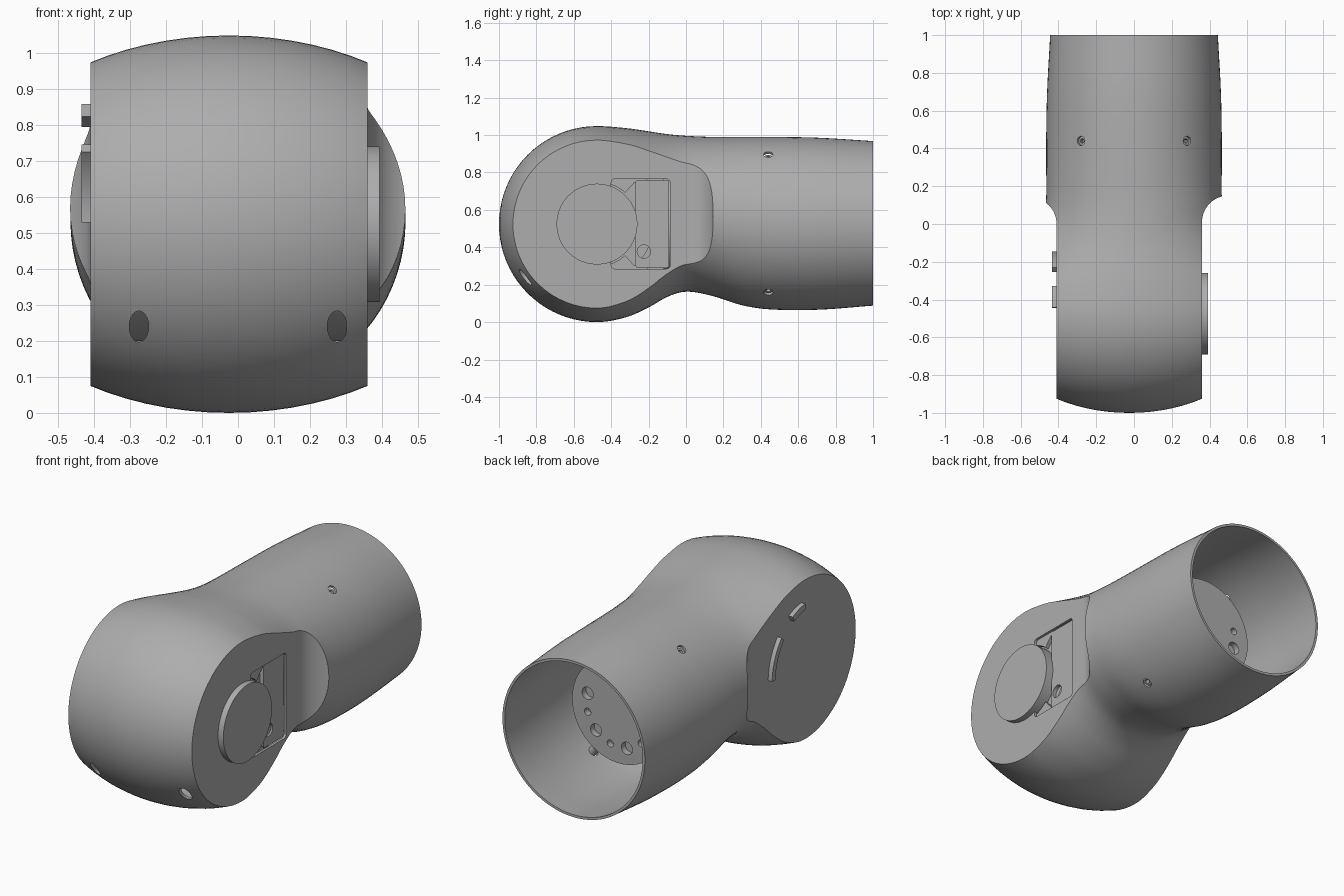
import bpy, bmesh, math
from math import cos, sin, pi, radians, sqrt
from mathutils import Matrix, Vector

if "Cube" in bpy.data.objects:
    bpy.data.objects.remove(bpy.data.objects["Cube"])

grey = bpy.data.materials.new("light_grey")
grey.use_nodes = True
tone = (0.42, 0.42, 0.42, 1)
grey.diffuse_color = tone
grey.node_tree.nodes["Principled BSDF"].inputs["Base Color"].default_value = tone

HY, HZ, HR = -0.476, 0.524, 0.524      # head centre and radius


def finish(name, bm):
    bmesh.ops.recalc_face_normals(bm, faces=bm.faces)
    me = bpy.data.meshes.new(name)
    bm.to_mesh(me)
    bm.free()
    me.materials.append(grey)
    ob = bpy.data.objects.new(name, me)
    bpy.context.collection.objects.link(ob)
    return ob


def cyl(name, start, end, r, seg=32, stretch=1.0):
    """Cylinder between two points, optionally stretched in z."""
    a, b = Vector(start), Vector(end)
    d = b - a
    bm = bmesh.new()
    bmesh.ops.create_cone(bm, cap_ends=True, segments=seg, radius1=r, radius2=r, depth=d.length)
    rot = d.to_track_quat('Z', 'Y').to_matrix().to_4x4()
    bm.transform(Matrix.Translation((a + b) / 2) @ Matrix.Diagonal((1, 1, stretch, 1)) @ rot)
    return finish(name, bm)


def xcyl(name, x0, x1, r, y=HY, z=HZ, seg=32):
    return cyl(name, (x0, y, z), (x1, y, z), r, seg)


def prism(name, outline, lo, hi, axis):
    """Extrude a 2D outline along x (outline is y, z) or z (outline is x, y)."""
    bm = bmesh.new()
    place = (lambda p: (lo, *p)) if axis == 'x' else (lambda p: (*p, lo))
    face = bm.faces.new([bm.verts.new(place(p)) for p in outline])
    new = bmesh.ops.extrude_face_region(bm, geom=[face])['geom']
    shift = Vector((hi - lo, 0, 0)) if axis == 'x' else Vector((0, 0, hi - lo))
    bmesh.ops.translate(bm, vec=shift, verts=[v for v in new if isinstance(v, bmesh.types.BMVert)])
    return finish(name, bm)


def arc(cx, cy, r, a0, a1, n=24):
    return [(cx + r * cos(radians(a0 + (a1 - a0) * i / n)),
             cy + r * sin(radians(a0 + (a1 - a0) * i / n))) for i in range(n + 1)]


def arc_block(name, r0, r1, a0, a1, x0, x1, n=24):
    return prism(name, arc(HY, HZ, r1, a0, a1, n) + arc(HY, HZ, r0, a1, a0, n), x0, x1, 'x')


def rounded(y0, y1, z0, z1, r):
    return (arc(y1 - r, z1 - r, r, 0, 90, 5) + arc(y0 + r, z1 - r, r, 90, 180, 5)
            + arc(y0 + r, z0 + r, r, 180, 270, 5) + arc(y1 - r, z0 + r, r, 270, 360, 5))


def boolean(ob, cutters, mode='DIFFERENCE'):
    """Apply the cutters, then throw them away."""
    for c in cutters:
        m = ob.modifiers.new("cut", 'BOOLEAN')
        m.operation, m.solver, m.object = mode, 'EXACT', c
    dg = bpy.context.evaluated_depsgraph_get()
    me = bpy.data.meshes.new_from_object(ob.evaluated_get(dg))
    ob.modifiers.clear()
    ob.data = me
    for c in cutters:
        bpy.data.objects.remove(c)
    return ob


# Outer form: elliptical sections along y as (y, half width, top, bottom)
KEYS = [(HY, 0.748, 1.048, 0.0), (-0.32, 0.69, 1.037, 0.026), (-0.2, 0.6, 1.02, 0.078),
        (-0.1, 0.53, 1.005, 0.135), (0, 0.48, 0.996, 0.163), (0.14, 0.465, 0.99, 0.14),
        (0.3, 0.465, 0.99, 0.09), (0.45, 0.465, 0.99, 0.068), (0.7, 0.46, 0.986, 0.066),
        (1, 0.444, 0.968, 0.088)]


def section(y):
    i = max(k for k in range(len(KEYS) - 1) if KEYS[k][0] <= y)
    p, q = KEYS[i], KEYS[i + 1]
    h = q[0] - p[0]
    t = (y - p[0]) / h
    out = []
    for c in (1, 2, 3):
        def slope(k):
            if k == 0:
                return 0
            a, b = KEYS[k - 1], KEYS[min(k + 1, len(KEYS) - 1)]
            return (b[c] - a[c]) / (b[0] - a[0])
        out.append((2*t**3 - 3*t*t + 1) * p[c] + (t**3 - 2*t*t + t) * h * slope(i)
                   + (3*t*t - 2*t**3) * q[c] + (t**3 - t*t) * h * slope(i + 1))
    return out


def loft(name, gap, end):
    """Round-nosed head running into the tube, shrunk by gap."""
    rows = []
    for i in range(1, 20):
        f = pi / 2 * i / 20
        rows.append((HY - HR * cos(f), 0.748 * sin(f), HZ + HR * sin(f), HZ - HR * sin(f)))
    for i in range(49):
        y = HY + (1 - HY) * i / 48
        rows.append((y, *section(y)))
    rows.append((end, *section(1)))
    if end == 1:
        rows.pop()
    bm = bmesh.new()
    n, rings = 80, []
    for y, a, top, bot in rows:
        cx = -0.025 * min(1, max(0, (0.1 - y) / 0.5))
        a, h = max(a - gap, 0.01), max((top - bot) / 2 - gap, 0.01)
        yy = y + gap * max(0, (HY - y) / HR)
        rings.append([bm.verts.new((cx + a * cos(2*pi*k/n), yy, (top + bot) / 2 + h * sin(2*pi*k/n)))
                      for k in range(n)])
    for r, s in zip(rings, rings[1:]):
        for k in range(n):
            bm.faces.new((r[k], r[(k + 1) % n], s[(k + 1) % n], s[k]))
    tip = bm.verts.new((-0.025, HY - HR + gap, HZ))
    for k in range(n):
        bm.faces.new((tip, rings[0][(k + 1) % n], rings[0][k]))
    bm.faces.new(rings[-1])
    return finish(name, bm)


def slab(gap):
    """Flat cheeks on the head that flare out to the tube."""
    right = arc(0.5 - gap, 0.01 + gap, 0.14, 180, 90, 16)
    left = arc(-0.55 + gap, gap, 0.14, 90, 0, 16)
    outline = ([(0.36 - gap, -1.2)] + right + [(0.8, 0.15 + gap), (0.8, 1.4), (-0.8, 1.4),
               (-0.8, 0.14 + gap)] + left + [(-0.41 + gap, -1.2)])
    return prism("slab", outline, -0.3, 1.4, 'z')


# Thin hollow housing
housing = boolean(loft("housing", 0, 1), [slab(0)], 'INTERSECT')
hollow = boolean(loft("hollow", 0.014, 1.1), [slab(0.014)], 'INTERSECT')
holes = [hollow, xcyl("opening", 0.2, 0.6, 0.362, seg=96), xcyl("opening", -0.6, -0.2, 0.362, seg=96),
         prism("notch", rounded(-0.4, -0.085, 0.285, 0.765, 0.02), 0.2, 0.6, 'x')]
for sx in (-1, 1):
    for z, dz in ((0.895, 1), (0.155, -1)):
        holes.append(cyl("hole", (sx*0.22, 0.44, z - dz*0.08), (sx*0.34, 0.44, z + dz*0.08), 0.025, 16))
    holes.append(cyl("slot", (sx*0.275, -1.1, 0.24), (sx*0.275, -0.75, 0.24), 0.027, 20, 1.6))
boolean(housing, holes)

# Screw sleeves inside the tube holes
for sx in (-1, 1):
    for z, dz in ((0.885, 1), (0.165, -1)):
        s = cyl("tube_screw", (sx*0.25, 0.44, z - dz*0.04), (sx*0.275, 0.44, z - dz*0.005), 0.024, 16)
        boolean(s, [cyl("socket", (sx*0.26, 0.44, z - dz*0.025), (sx*0.3, 0.44, z + dz*0.03), 0.012, 12)])


def bolt_cutters(x, r_ring, big, small):
    """Alternating wide and narrow holes on a circle, opening toward +x."""
    out = []
    for k in range(12):
        a = radians(30 * k)
        y, z = HY + r_ring * cos(a), HZ + r_ring * sin(a)
        r = small if k % 2 else big
        out.append(xcyl("bolt", x - 0.02, x + 0.05, r, y, z, 20))
        if k % 2 == 0:
            out.append(xcyl("bolt", x - 0.05, x + 0.05, r * 0.55, y, z, 20))
    return out


# Cross motor in the head, with a bore and four screw holes on the left
motor = xcyl("cross_motor", -0.35, 0.325, 0.325, seg=96)
bores = [xcyl("bore", -0.5, -0.1, 0.16, seg=64)]
for sy in (-1, 1):
    for sz in (-1, 1):
        y, z = HY + sy * 0.165, HZ + sz * 0.165
        bores += [xcyl("b", -0.5, -0.31, 0.042, y, z, 20), xcyl("b", -0.5, -0.27, 0.024, y, z, 20)]
boolean(motor, bores)

# Left locating ribs
arc_block("left_rib_rear", 0.3, 0.33, 1, 42, -0.435, -0.33)
arc_block("left_rib_top", 0.3, 0.335, 64, 84, -0.435, -0.33)
arc_block("left_rim", 0.295, 0.325, 100, 235, -0.375, -0.33)

# Right flange, raised ring and output disc
arc_block("right_flange", 0.3, 0.36, 70, 410, 0.31, 0.338, 80)
arc_block("right_ring", 0.225, 0.325, 48, 312, 0.31, 0.345, 64)
disc = xcyl("output_disc", 0.25, 0.393, 0.216, seg=80)
boolean(disc, [xcyl("step", 0.387, 0.45, 0.205, seg=64)])
boolean(disc, bolt_cutters(0.387, 0.157, 0.035, 0.02))

# Right terminal plate with screws
plate = prism("terminal_plate", rounded(-0.27, -0.09, 0.29, 0.76, 0.015), 0.3, 0.348, 'x')
pins = [xcyl("gap", 0.2, 0.5, 0.228, seg=64)]
for s in (-1, 1):
    for y, dz, r in ((-0.225, 0.147, 0.036), (-0.13, 0.09, 0.024), (-0.16, 0.185, 0.024)):
        pins.append(xcyl("pin", 0.325, 0.5, r, y, HZ + s * dz, 20))
boolean(plate, pins)

# Clamp tabs above and below the disc
for s, label in ((1, "top"), (-1, "bottom")):
    z = HZ + s * 0.29
    tab = prism("clamp_tab_" + label, rounded(-0.57, -0.38, z - 0.048, z + 0.048, 0.025), 0.3, 0.356, 'x')
    boolean(tab, [xcyl("gap", 0.2, 0.5, 0.224, seg=64), xcyl("p", 0.335, 0.5, 0.034, HY, z, 24)])
    ring = xcyl("clamp_screw_" + label, 0.3, 0.35, 0.027, HY, z, 24)
    boolean(ring, [xcyl("p", 0.335, 0.5, 0.014, HY, z, 6)])

# Second motor along the tube, with its bolted end flange
cyl("tube_motor", (0, -0.12, 0.53), (0, 0.56, 0.53), 0.27, 64)
flange = cyl("tube_motor_flange", (0, 0.54, 0.53), (0, 0.6, 0.53), 0.29, 64)
bolts = []
for k in range(12):
    a = radians(30 * k + 15)
    x, z = 0.2 * cos(a), 0.53 + 0.2 * sin(a)
    bolts.append(cyl("b", (x, 0.565, z), (x, 0.7, z), 0.02 if k % 2 else 0.035, 20))
boolean(flange, bolts)

# Smooth shading with crisp edges
bpy.ops.object.select_all(action='DESELECT')
for ob in bpy.context.scene.objects:
    if ob.type == 'MESH':
        ob.select_set(True)
        bpy.context.view_layer.objects.active = ob
bpy.ops.object.shade_smooth_by_angle(angle=radians(30))
